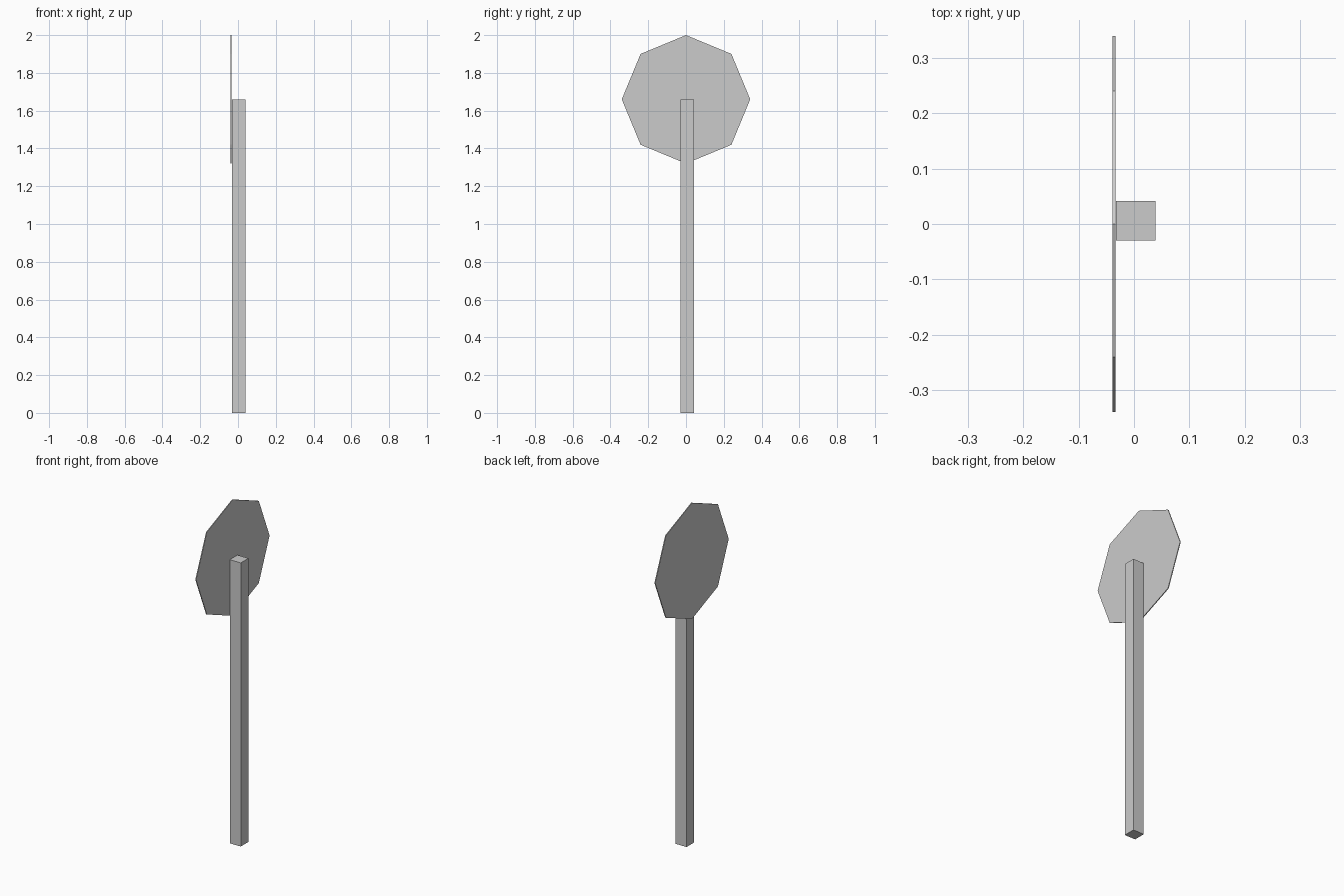
import bpy
import math

cube = bpy.data.objects.get("Cube")
if cube:
    bpy.data.objects.remove(cube, do_unlink=True)

# Single plain grey
grey = bpy.data.materials.new("plain_grey")
grey.use_nodes = True
colour = (0.6, 0.6, 0.6, 1)
grey.diffuse_color = colour
grey.node_tree.nodes["Principled BSDF"].inputs["Base Color"].default_value = colour


def finish(name):
    obj = bpy.context.object
    obj.name = name
    bpy.ops.object.transform_apply(location=True, rotation=True, scale=True)
    obj.data.materials.append(grey)
    return obj


# Square post
POST_WIDTH, POST_HEIGHT = 0.071, 1.66
bpy.ops.mesh.primitive_cube_add(size=1, location=(0.003, 0.006, POST_HEIGHT / 2))
bpy.context.object.scale = (POST_WIDTH, POST_WIDTH, POST_HEIGHT)
finish("post")

# Thin octagonal plate on the side of the post, one corner pointing up
bpy.ops.mesh.primitive_cylinder_add(
    vertices=8, radius=0.34, depth=0.005, end_fill_type='NGON',
    location=(-0.036, 0, POST_HEIGHT), rotation=(0, math.pi / 2, 0))
finish("sign_plate")
